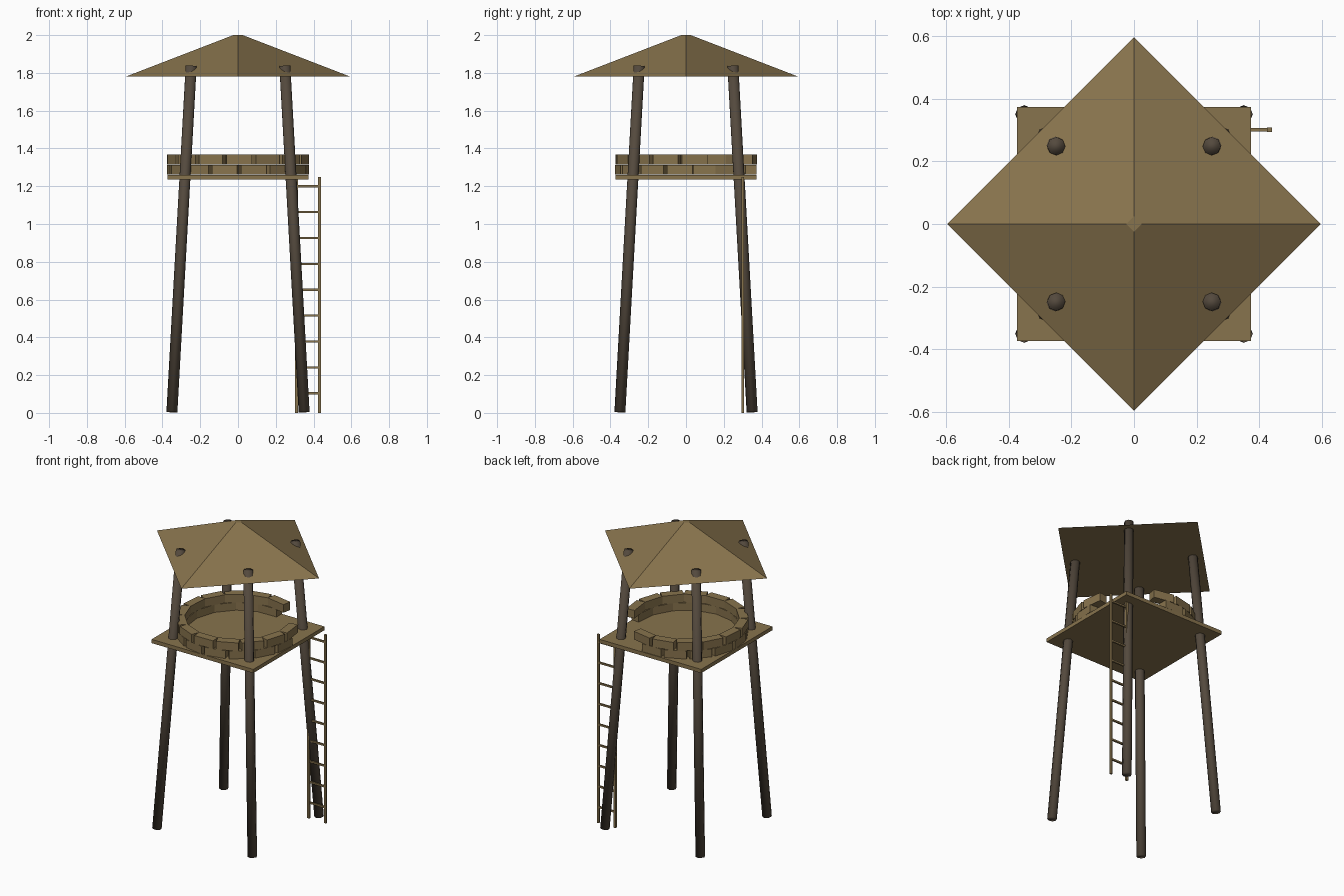
import bpy, bmesh, math
from mathutils import Matrix, Vector

if "Cube" in bpy.data.objects:
    bpy.data.objects.remove(bpy.data.objects["Cube"])


def material(name, rgb):
    m = bpy.data.materials.new(name)
    m.diffuse_color = (*rgb, 1)
    m.use_nodes = True
    m.node_tree.nodes["Principled BSDF"].inputs["Base Color"].default_value = m.diffuse_color
    return m


WOOD = material("light wood", (0.245, 0.172, 0.074))
BARK = material("dark bark", (0.088, 0.067, 0.047))


def finish(name, bm, mat, smooth=False):
    mesh = bpy.data.meshes.new(name)
    bm.to_mesh(mesh)
    bm.free()
    mesh.materials.append(mat)
    for p in mesh.polygons:
        p.use_smooth = smooth
    obj = bpy.data.objects.new(name, mesh)
    bpy.context.collection.objects.link(obj)
    return obj


def add_box(bm, centre, size, turn=0.0):
    m = (Matrix.Rotation(turn, 4, 'Z') @ Matrix.Translation(centre)
         @ Matrix.Diagonal((*size, 1)))
    bmesh.ops.create_cube(bm, size=1, matrix=m)


# Roof: four-sided pyramid with a tiny flat tip
bm = bmesh.new()
bmesh.ops.create_cone(bm, cap_ends=True, segments=4, radius1=0.595, radius2=0.025,
                      depth=0.22, matrix=Matrix.Translation((0, 0, 1.89)))
finish("roof", bm, WOOD)

# Four slanted posts, piercing the platform and the roof
for sx in (-1, 1):
    for sy in (-1, 1):
        a = Vector((sx * 0.35, sy * 0.35, 0.004))
        b = Vector((sx * 0.248, sy * 0.248, 1.837))
        axis = b - a
        rot = axis.to_track_quat('Z', 'Y').to_matrix().to_4x4()
        bm = bmesh.new()
        bmesh.ops.create_cone(bm, cap_ends=True, segments=8, radius1=0.029, radius2=0.029,
                              depth=axis.length,
                              matrix=Matrix.Translation((a + b) / 2) @ rot)
        finish("post", bm, BARK, smooth=True)

# Square platform
bm = bmesh.new()
add_box(bm, (0, 0, 1.247), (0.746, 0.746, 0.025))
finish("platform", bm, WOOD)

# Parapet: two staggered rings of blocks, open towards the ladder
STEP = 24
bm = bmesh.new()
for z, first, count in ((1.287, 91, 12), (1.341, 79, 13)):
    for i in range(count):
        add_box(bm, (0.3425, 0, z), (0.057, 0.136, 0.052 if z < 1.3 else 0.054),
                math.radians(first + i * STEP))
finish("parapet", bm, WOOD)

# Ladder: two rails and nine rungs
bm = bmesh.new()
for x in (0.31, 0.432):
    add_box(bm, (x, 0.3, 0.625), (0.015, 0.014, 1.25))
for i in range(9):
    add_box(bm, (0.371, 0.3, 0.104 + i * 0.137), (0.122, 0.011, 0.011))
finish("ladder", bm, WOOD)
